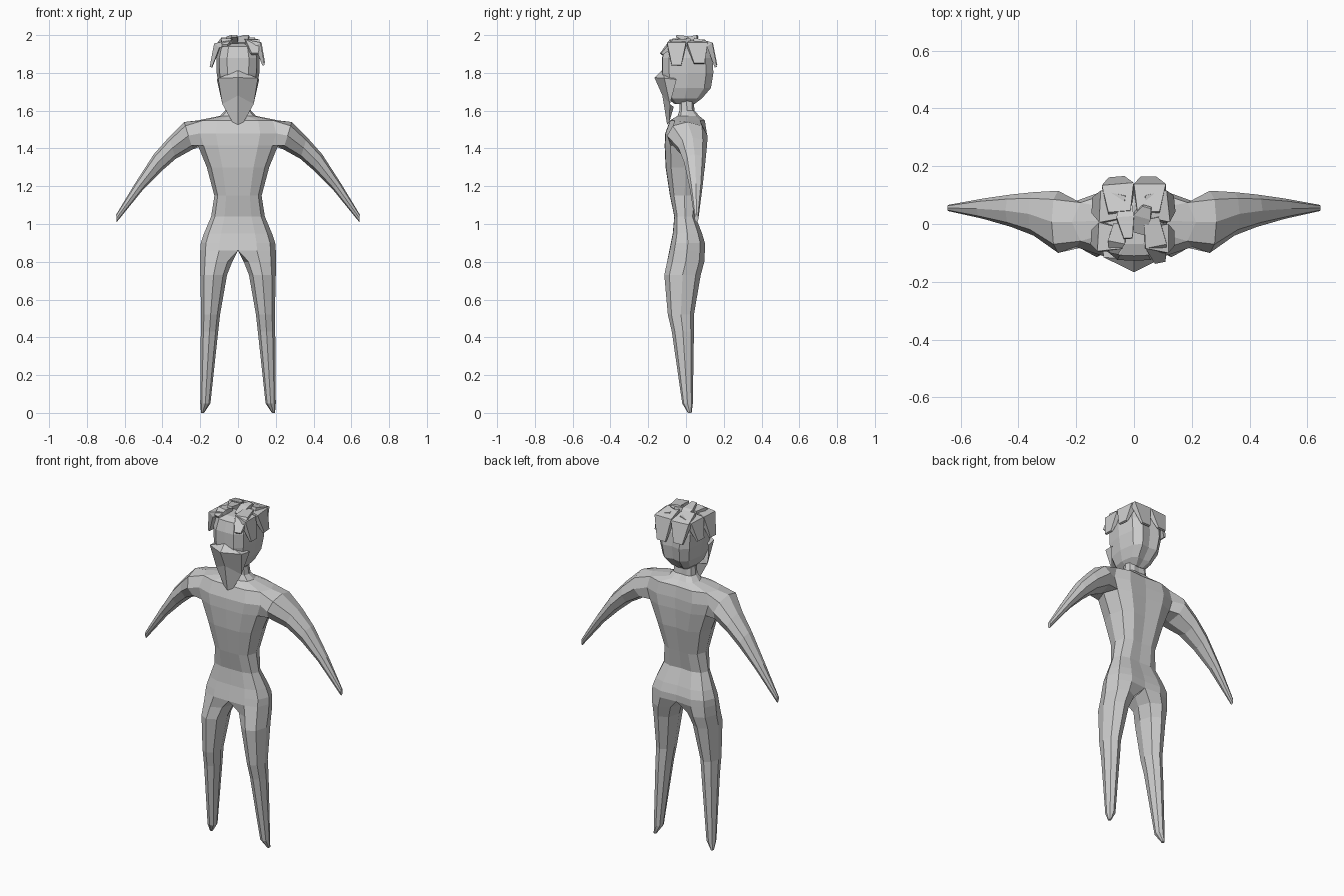
import bpy, bmesh
from mathutils import Vector

if "Cube" in bpy.data.objects:
    bpy.data.objects.remove(bpy.data.objects["Cube"])

grey = bpy.data.materials.new("light_grey")
grey.diffuse_color = (0.6, 0.6, 0.6, 1)
grey.use_nodes = True
grey.node_tree.nodes["Principled BSDF"].inputs["Base Color"].default_value = grey.diffuse_color


def finish(name, bm, mirror=True):
    bmesh.ops.recalc_face_normals(bm, faces=bm.faces)
    me = bpy.data.meshes.new(name)
    bm.to_mesh(me)
    bm.free()
    me.materials.append(grey)
    ob = bpy.data.objects.new(name, me)
    bpy.context.collection.objects.link(ob)
    if mirror:
        m = ob.modifiers.new("mirror", 'MIRROR')
        m.use_clip = True
        m.merge_threshold = 0.001
    return ob


def half_ring(bm, z, w, yf, yb):
    """Seven points from front centre round the side to back centre."""
    cy, d = (yf + yb) / 2, (yb - yf) / 2
    shape = [(0, -1), (.5, -.98), (.86, -.72), (1, 0), (.86, .72), (.5, 1), (0, .92)]
    return [bm.verts.new((u * w, cy + v * d, z)) for u, v in shape]


def bridge(bm, a, b, closed=False, skip=()):
    n = len(a)
    for i in range(n if closed else n - 1):
        if i not in skip:
            j = (i + 1) % n
            bm.faces.new((a[i], a[j], b[j], b[i]))


# Body: neck and torso, with an opening on the side for the arm
bm = bmesh.new()
torso = [(1.66, .06, -.035, .04), (1.60, .068, -.035, .045), (1.572, .095, -.045, .07),
         (1.548, .215, -.085, .10), (1.48, .235, -.11, .11), (1.415, .212, -.113, .11),
         (1.30, .165, -.108, .10), (1.15, .125, -.085, .07), (1.04, .142, -.062, .05),
         (.95, .18, -.07, .085), (.90, .197, -.08, .10), (.86, .2, -.088, .10)]
rows = [half_ring(bm, *t) for t in torso]
for k in range(len(rows) - 1):
    bridge(bm, rows[k], rows[k + 1], skip=(2, 3) if k in (3, 4) else ())

# Arm: continues from the opening; each ring has a top and bottom point
top, mid, low = rows[3:6]
bm.verts.remove(mid[3])
ring = [low[2], mid[2], top[2], top[3], top[4], mid[4], low[4], low[3]]
loop = [(-.72, -.72), (0, -1), (.72, -.72), (1, 0), (.72, .72), (0, 1), (-.72, .72), (-1, 0)]
arm = [(.285, 1.54, .24, 1.395, -.10, .115), (.365, 1.46, .33, 1.345, -.04, .11),
       (.445, 1.37, .405, 1.28, -.01, .102), (.545, 1.215, .50, 1.185, .018, .088),
       (.645, 1.05, .642, 1.01, .045, .066)]
for tx, tz, bx, bz, yf, yb in arm:
    t, b = Vector((tx, 0, tz)), Vector((bx, 0, bz))
    new = []
    for u, v in loop:
        p = (t + b) / 2 + (t - b) / 2 * u
        p.y = (yf + yb) / 2 + v * (yb - yf) / 2
        new.append(bm.verts.new(p))
    bridge(bm, ring, new, closed=True)
    ring = new
bm.faces.new(ring)

# Leg: the last torso row closed at the crotch, then tapering to the foot
ring = rows[-1] + [bm.verts.new((0, .005, .86))]
loop = [(-.7, -.7), (0, -1), (.7, -.72), (1, 0), (.7, .72), (0, 1), (-.7, .7), (-1, 0)]
leg = [(.80, .03, .2, -.10, .097), (.73, .058, .2, -.115, .078), (.52, .095, .195, -.096, .042),
       (.43, .105, .197, -.075, .042), (.05, .146, .2, -.02, .036), (0, .18, .196, .01, .03)]
for z, xi, xo, yf, yb in leg:
    new = [bm.verts.new(((xi + xo) / 2 + u * (xo - xi) / 2,
                         (yf + yb) / 2 + v * (yb - yf) / 2, z)) for u, v in loop]
    bridge(bm, ring, new, closed=True)
    ring = new
bm.faces.new(ring)
finish("body", bm)

# Head
bm = bmesh.new()
skull = [(1.635, .045, -.06, .045), (1.665, .078, -.10, .085), (1.72, .10, -.12, .132),
         (1.80, .113, -.127, .145), (1.88, .115, -.127, .14), (1.94, .10, -.11, .115),
         (1.955, .06, -.07, .07)]
rows = [half_ring(bm, *s) for s in skull]
for a, b in zip(rows, rows[1:]):
    bridge(bm, a, b)
bm.faces.new(rows[0])
bm.faces.new(rows[-1])
finish("head", bm)

# Pointed face covering hanging below the chin
bm = bmesh.new()
pts = [(0, -.125, 1.815), (0, -.167, 1.775), (.105, -.115, 1.772), (0, -.125, 1.68),
       (.083, -.085, 1.635), (0, -.10, 1.525), (.03, -.088, 1.54), (0, -.065, 1.62),
       (.112, -.05, 1.765)]
v = [bm.verts.new(p) for p in pts]
for f in [(0, 1, 2), (1, 3, 4, 2), (3, 5, 6, 4), (4, 6, 7), (5, 7, 6), (2, 4, 8), (0, 2, 8)]:
    bm.faces.new([v[i] for i in f])
finish("face_cover", bm)


# Hair: chunky tapered locks bent over the crown
def lock(bm, root, bend, tip, width):
    p = [Vector(q) for q in (root, bend, tip)]
    across = (p[2] - p[0]).cross(Vector((0, 0, 1))).normalized()
    dirs = [p[1] - p[0], p[2] - p[0], p[2] - p[1]]
    rings = []
    for q, d, w, t in zip(p, dirs, (.7, 1, .5), (.012, .018, .006)):
        up = across.cross(d).normalized() * t
        s = across * width * w / 2
        rings.append([bm.verts.new(q + o) for o in (s + up, up - s, -s - up, s - up)])
    for a, b in zip(rings, rings[1:]):
        bridge(bm, a, b, closed=True)
    bm.faces.new(rings[0])
    bm.faces.new(rings[-1])


locks = [((-.03, .06, 1.965), (-.105, .06, 1.945), (-.14, .065, 1.85), .11),
         ((-.04, -.05, 1.96), (-.11, -.045, 1.945), (-.143, -.045, 1.83), .10),
         ((.04, .06, 1.965), (.105, .06, 1.95), (.135, .07, 1.85), .11),
         ((.04, -.05, 1.965), (.105, -.05, 1.95), (.135, -.05, 1.84), .10),
         ((-.05, .04, 1.975), (-.055, .125, 1.945), (-.06, .158, 1.84), .11),
         ((.05, .04, 1.975), (.055, .125, 1.95), (.05, .158, 1.83), .11),
         ((.06, .02, 1.97), (.075, -.07, 1.96), (.09, -.13, 1.90), .075),
         ((-.03, .08, 1.95), (-.03, .02, 1.975), (-.02, -.05, 1.995), .06),
         ((.02, -.03, 1.95), (.03, .03, 1.975), (.045, .06, 1.995), .06),
         ((-.05, .0, 1.965), (-.06, -.06, 1.965), (-.07, -.10, 1.945), .06)]
bm = bmesh.new()
for l in locks:
    lock(bm, *l)
finish("hair", bm, mirror=False)
